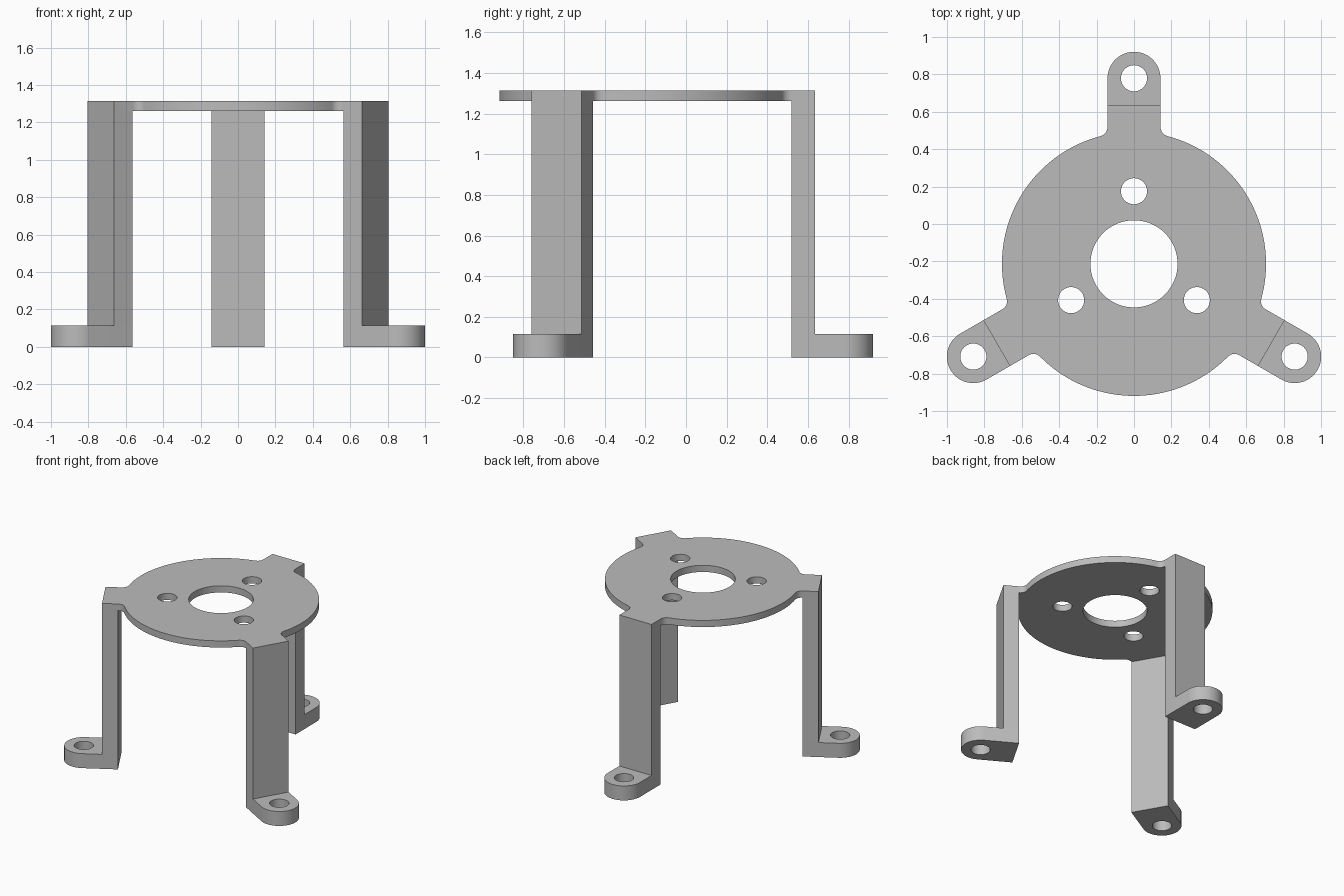
import bpy
import bmesh
from math import atan2, cos, sin, pi, radians, sqrt
from mathutils import Matrix, Vector

if "Cube" in bpy.data.objects:
    bpy.data.objects.remove(bpy.data.objects["Cube"], do_unlink=True)

CENTRE = Vector((0, -0.213, 0))
DISC_R, FILLET, HALF_W = 0.706, 0.05, 0.1415
LEG_IN, LEG_OUT, FOOT_HOLE = 0.733, 0.848, 0.992
TOP, PLATE_Z, FOOT_TOP = 1.315, 1.262, 0.115
HOLE_R = 0.07
ARMS = [radians(90 + 120 * k) for k in range(3)]

grey = bpy.data.materials.new("plain grey")
grey.use_nodes = True
colour = (0.5, 0.5, 0.5, 1)
grey.diffuse_color = colour
grey.node_tree.nodes["Principled BSDF"].inputs["Base Color"].default_value = colour


def arc(cx, cy, r, start, end, steps):
    return [(cx + r * cos(start + (end - start) * i / steps),
             cy + r * sin(start + (end - start) * i / steps)) for i in range(steps + 1)]


def circle(cx, cy, r, steps):
    return arc(cx, cy, r, 0, 2 * pi, steps)[:-1]


def turn(points, a):
    return [(x * cos(a) - y * sin(a), x * sin(a) + y * cos(a)) for x, y in points]


def prism(name, loops, z0, z1, angle=0):
    """Extrude an outline (first loop) with holes (other loops) from z0 to z1."""
    bm = bmesh.new()
    for loop in loops:
        vs = [bm.verts.new((x, y, z0)) for x, y in loop]
        for i, v in enumerate(vs):
            bm.edges.new((vs[i - 1], v))
    bmesh.ops.triangle_fill(bm, edges=bm.edges[:], use_beauty=True)
    new = bmesh.ops.extrude_face_region(bm, geom=bm.faces[:], use_keep_orig=True)
    up = [g for g in new["geom"] if isinstance(g, bmesh.types.BMVert)]
    bmesh.ops.translate(bm, vec=(0, 0, z1 - z0), verts=up)
    bmesh.ops.recalc_face_normals(bm, faces=bm.faces[:])
    bm.transform(Matrix.Translation(CENTRE) @ Matrix.Rotation(angle, 4, 'Z'))
    mesh = bpy.data.meshes.new(name)
    bm.to_mesh(mesh)
    bm.free()
    mesh.materials.append(grey)
    obj = bpy.data.objects.new(name, mesh)
    bpy.context.collection.objects.link(obj)
    bpy.ops.object.select_all(action='DESELECT')
    obj.select_set(True)
    bpy.context.view_layer.objects.active = obj
    bpy.ops.object.shade_smooth_by_angle(angle=radians(30))
    return obj


# Round top plate with three filleted tabs
side = HALF_W + FILLET
reach = sqrt((DISC_R + FILLET) ** 2 - side ** 2)
phi = atan2(side, reach)
fillet = arc(reach, -side, FILLET, pi - phi, pi / 2, 8)
tab = fillet + [(LEG_OUT, -HALF_W)]
tab += [(x, -y) for x, y in reversed(tab)]
outline = []
for a in ARMS:
    outline += turn(tab, a)
    outline += arc(0, 0, DISC_R, a + phi, a + 2 * pi / 3 - phi, 36)[1:-1]
holes = [circle(0, 0, 0.233, 64)]
holes += [turn(circle(0.388, 0, HOLE_R, 32), a) for a in ARMS]
prism("top_plate", [outline] + holes, PLATE_Z, TOP)

# Legs and rounded feet with bolt holes
leg = [(LEG_IN, -HALF_W), (LEG_OUT, -HALF_W), (LEG_OUT, HALF_W), (LEG_IN, HALF_W)]
foot = [(LEG_IN, -HALF_W)] + arc(FOOT_HOLE, 0, HALF_W, -pi / 2, pi / 2, 32) + [(LEG_IN, HALF_W)]
for name, a in zip(("back", "right", "left"), ARMS):
    prism(name + "_leg", [leg], FOOT_TOP, PLATE_Z, a)
    prism(name + "_foot", [foot, circle(FOOT_HOLE, 0, HOLE_R, 32)], 0, FOOT_TOP, a)
